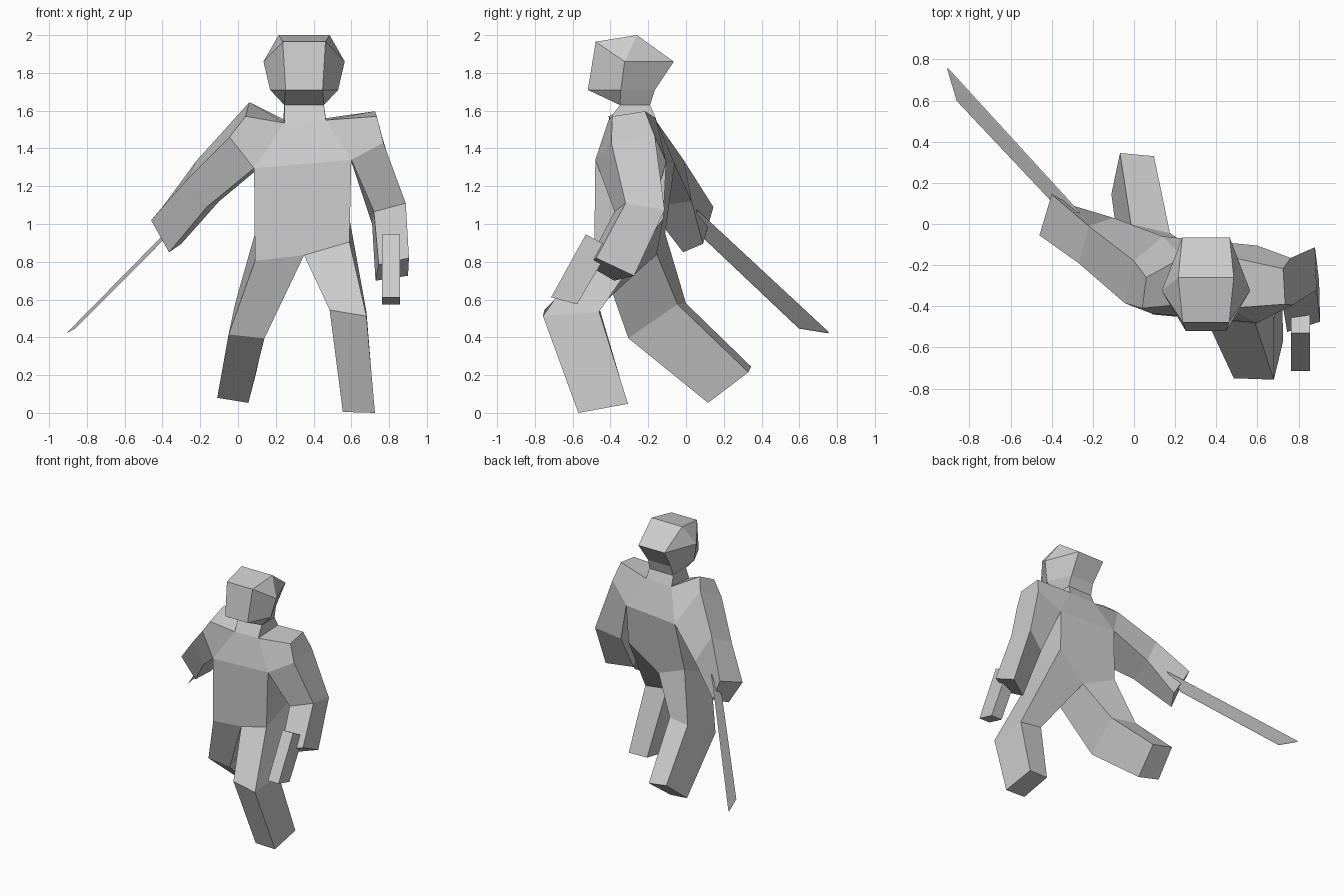
import bpy, bmesh

if "Cube" in bpy.data.objects:
    bpy.data.objects.remove(bpy.data.objects["Cube"])


def part(name, faces):
    """Flat-faced mesh from faces given as corner points; shared corners are welded."""
    bm = bmesh.new()
    for f in faces:
        bm.faces.new([bm.verts.new(p) for p in f])
    bmesh.ops.remove_doubles(bm, verts=bm.verts, dist=0.0005)
    bmesh.ops.recalc_face_normals(bm, faces=bm.faces)
    me = bpy.data.meshes.new(name)
    bm.to_mesh(me)
    bm.free()
    ob = bpy.data.objects.new(name, me)
    bpy.context.collection.objects.link(ob)


def loft(rings, start=False, end=False):
    """Faces joining successive rings of points, with optional end caps."""
    faces = []
    for a, b in zip(rings, rings[1:]):
        n = len(a)
        faces += [[a[i], a[(i + 1) % n], b[(i + 1) % n], b[i]] for i in range(n)]
    return faces + ([rings[0]] if start else []) + ([rings[-1]] if end else [])


# Shared joints, each as (front point, back point); l/r = -x/+x side
neck_l = ((0.245, -0.39, 1.535), (0.24, -0.16, 1.555))
neck_r = ((0.465, -0.41, 1.55), (0.465, -0.16, 1.56))
top_l = ((0.04, -0.41, 1.57), (0.06, -0.26, 1.645))
top_r = ((0.735, -0.39, 1.57), (0.725, -0.217, 1.597))
outer_l = ((-0.045, -0.385, 1.46), (0.0, -0.18, 1.578))
outer_r = ((0.77, -0.395, 1.43), (0.762, -0.165, 1.465))
pit_l = ((0.085, -0.435, 1.295), (0.14, -0.06, 1.32))
pit_r = ((0.60, -0.48, 1.34), (0.60, -0.105, 1.33))
hip_l = ((0.09, -0.44, 0.805), (0.09, -0.11, 0.95))
hip_r = ((0.59, -0.485, 0.905), (0.59, -0.12, 1.03))
crotch = ((0.35, -0.46, 0.835), (0.35, -0.155, 0.84))

# Torso: chest, shoulders and waist
torso = []
for s in (0, 1):
    torso += [[neck_l[s], neck_r[s], pit_r[s], pit_l[s]],
              [pit_l[s], pit_r[s], hip_r[s], crotch[s], hip_l[s]]]
    for neck, top, outer, pit in ((neck_l, top_l, outer_l, pit_l), (neck_r, top_r, outer_r, pit_r)):
        torso.append([neck[s], top[s], outer[s], pit[s]])
for a, b in ((neck_l, top_l), (top_l, outer_l), (neck_r, top_r), (top_r, outer_r),
             (pit_l, hip_l), (pit_r, hip_r)):
    torso.append([a[0], a[1], b[1], b[0]])
part("torso", torso)

# Arms: rings run outer front, outer back, inner back, inner front
part("back_arm", loft([
    [outer_l[0], outer_l[1], pit_l[1], pit_l[0]],
    [(-0.27, -0.19, 1.235), (-0.22, -0.01, 1.335), (-0.10, 0.03, 1.12), (-0.165, -0.20, 1.09)],
    [(-0.46, -0.055, 1.02), (-0.40, 0.145, 1.09), (-0.30, 0.09, 0.895), (-0.365, -0.015, 0.85)],
], end=True))
part("front_arm", loft([
    [outer_r[0], outer_r[1], pit_r[1], pit_r[0]],
    [(0.888, -0.32, 1.11), (0.88, -0.113, 1.075), (0.71, -0.195, 1.0), (0.72, -0.378, 1.065)],
    [(0.905, -0.475, 0.82), (0.90, -0.275, 0.726), (0.728, -0.38, 0.70), (0.745, -0.525, 0.785)],
], end=True))

# Legs: same ring order
part("back_leg", loft([
    [hip_l[0], hip_l[1], crotch[1], crotch[0]],
    [(-0.05, -0.30, 0.415), (-0.015, 0.0, 0.58), (0.175, -0.045, 0.575), (0.14, -0.305, 0.395)],
    [(-0.11, 0.145, 0.08), (-0.068, 0.345, 0.245), (0.097, 0.33, 0.215), (0.055, 0.117, 0.053)],
], end=True))
part("front_leg", loft([
    [hip_r[0], hip_r[1], crotch[1], crotch[0]],
    [(0.68, -0.757, 0.512), (0.68, -0.46, 0.535), (0.49, -0.46, 0.56), (0.485, -0.75, 0.545)],
    [(0.725, -0.57, 0.0), (0.72, -0.307, 0.048), (0.56, -0.31, 0.05), (0.555, -0.57, 0.005)],
], end=True))

# Head: centre strip of (half width, y, z) mirrored about its own middle, plus cheek corners
CX = 0.35
strip = [(0.105, -0.35, 1.63), (0.098, -0.52, 1.71), (0.113, -0.478, 1.965), (0.135, -0.26, 2.0),
         (0.115, -0.065, 1.86), (0.1, -0.165, 1.71), (0.105, -0.19, 1.63)]


def side(p, s):
    return (CX + s * p[0], p[1], p[2])


head = [[side(a, -1), side(a, 1), side(b, 1), side(b, -1)] for a, b in zip(strip, strip[1:])]
for s in (-1, 1):
    nf, jaw, brow, crown, back, nape, nb = [side(p, s) for p in strip]
    temple, cheek = side((0.215, -0.325, 1.86), s), side((0.18, -0.345, 1.71), s)
    head += [[jaw, brow, temple, cheek], [brow, crown, temple], [crown, back, temple],
             [back, nape, cheek, temple], [jaw, cheek, nf], [cheek, nape, nb, nf]]
part("head", head)

# Neck
part("neck", loft([[side(strip[0], -1), side(strip[0], 1), side(strip[-1], 1), side(strip[-1], -1)],
                   [neck_l[0], neck_r[0], neck_r[1], neck_l[1]]]))

# Handheld block in the front hand: side profile extruded across x
grip = [(-0.53, 0.945), (-0.714, 0.612), (-0.577, 0.575), (-0.40, 0.875)]
part("hand_grip", loft([[(x, y, z) for y, z in grip] for x in (0.763, 0.857)], True, True))

# Blade in the back hand: thin outline offset along its normal
blade = [(-0.265, 0.055, 1.075), (-0.905, 0.755, 0.425), (-0.858, 0.598, 0.45), (-0.37, 0.08, 0.94)]
part("blade", loft([[(x + d, y, z + d) for x, y, z in blade] for d in (-0.004, 0.004)], True, True))
